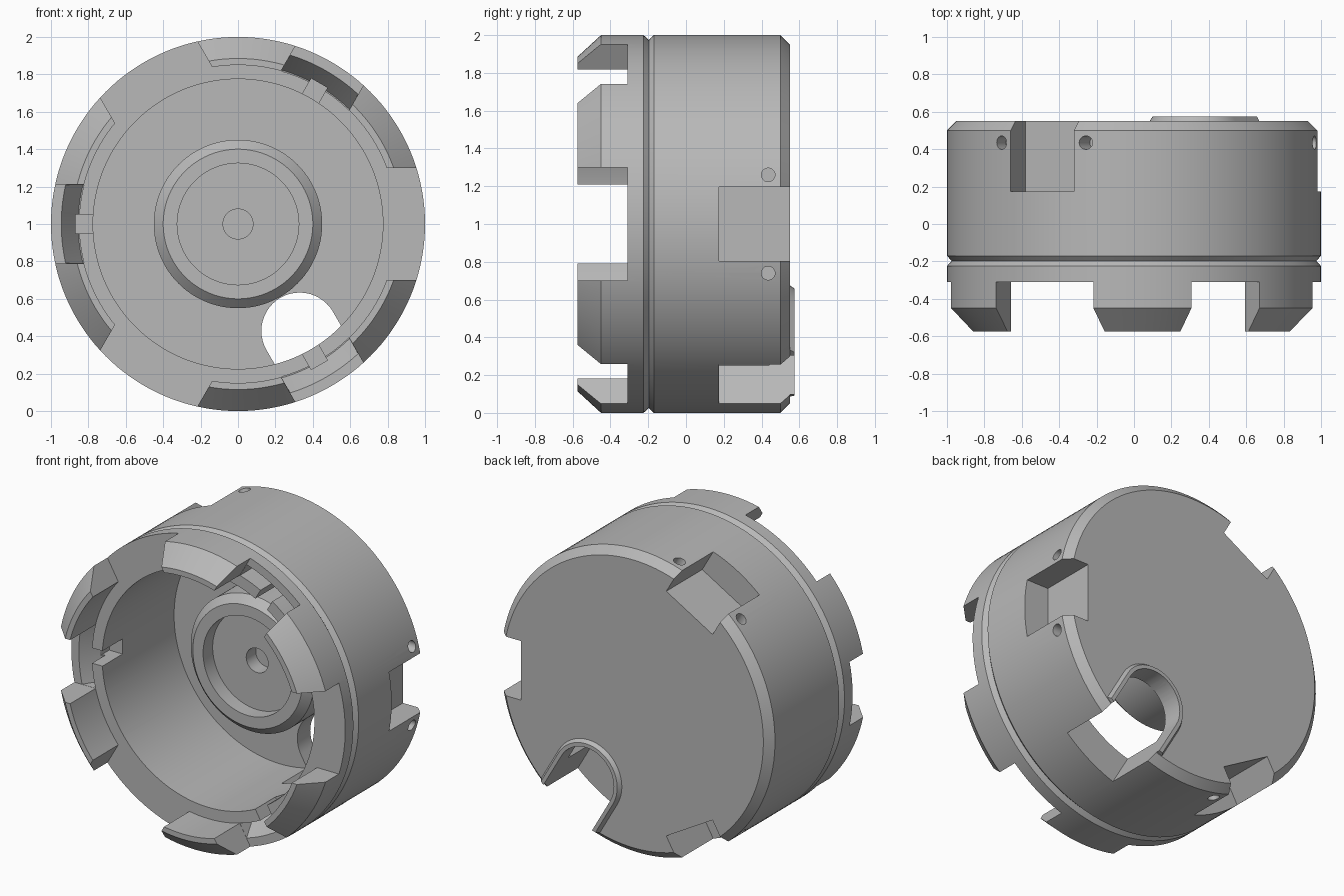
import bpy, bmesh
from math import pi, cos, sin, radians
from mathutils import Matrix

if "Cube" in bpy.data.objects:
    bpy.data.objects.remove(bpy.data.objects["Cube"], do_unlink=True)

metal = bpy.data.materials.new("grey metal")
metal.use_nodes = True
metal.diffuse_color = (0.48, 0.48, 0.48, 1)
metal.node_tree.nodes["Principled BSDF"].inputs["Base Color"].default_value = (0.48, 0.48, 0.48, 1)


def placed(angle=0):
    """Turn local +x to an angle around the ring axis and lift to the centre."""
    return Matrix.Translation((0, 0, 1)) @ Matrix.Rotation(-radians(angle), 4, 'Y')


def finish(name, bm, angle=0):
    bmesh.ops.transform(bm, matrix=placed(angle), verts=bm.verts)
    bmesh.ops.recalc_face_normals(bm, faces=bm.faces)
    mesh = bpy.data.meshes.new(name)
    bm.to_mesh(mesh)
    bm.free()
    mesh.materials.append(metal)
    obj = bpy.data.objects.new(name, mesh)
    bpy.context.collection.objects.link(obj)
    return obj


def lathe(name, profile, closed=False):
    """Turn a (radius, y) profile around the y axis."""
    bm = bmesh.new()
    verts = [bm.verts.new((r, y, 0)) for r, y in profile]
    pairs = list(zip(verts, verts[1:]))
    if closed:
        pairs.append((verts[-1], verts[0]))
    edges = [bm.edges.new(p) for p in pairs]
    bmesh.ops.spin(bm, geom=verts + edges, axis=(0, 1, 0), cent=(0, 0, 0),
                   angle=2 * pi, steps=144)
    bmesh.ops.remove_doubles(bm, verts=bm.verts, dist=0.0001)
    return finish(name, bm)


def loft(name, lower, upper, y0, y1, angle):
    """Solid between two (radial, tangent) outlines at two depths."""
    bm = bmesh.new()
    a = [bm.verts.new((u, y0, t)) for u, t in lower]
    b = [bm.verts.new((u, y1, t)) for u, t in upper]
    bm.faces.new(a)
    bm.faces.new(b)
    n = len(a)
    for i in range(n):
        j = (i + 1) % n
        bm.faces.new((a[i], a[j], b[j], b[i]))
    return finish(name, bm, angle)


def block(name, r0, r1, half, y0, y1, angle):
    outline = [(r0, -half), (r1, -half), (r1, half), (r0, half)]
    return loft(name, outline, outline, y0, y1, angle)


def u_shape(half, centre=0.66, end=1.2, steps=24):
    arc = [(centre - half * sin(pi * i / steps), half * cos(pi * i / steps))
           for i in range(steps + 1)]
    return [(end, half)] + arc + [(end, -half)]


def rod(name, radius, r0, r1, offset, y, angle):
    bm = bmesh.new()
    m = Matrix.Translation(((r0 + r1) / 2, y, offset)) @ Matrix.Rotation(pi / 2, 4, 'Y')
    bmesh.ops.create_cone(bm, cap_ends=True, segments=24, radius1=radius,
                          radius2=radius, depth=r1 - r0, matrix=m)
    return finish(name, bm, angle)


def combine(obj, other, operation='DIFFERENCE', keep=False):
    other.hide_render = True
    mod = obj.modifiers.new("cut", 'BOOLEAN')
    mod.operation, mod.solver, mod.object = operation, 'EXACT', other
    bpy.context.view_layer.objects.active = obj
    bpy.ops.object.modifier_apply(modifier=mod.name)
    if not keep:
        bpy.data.objects.remove(other, do_unlink=True)


# Turned housing: central boss, bore, tooth rim, V groove and back chamfer
housing = lathe("housing", [
    (0, 0.30), (0.08, 0.30), (0.08, 0.20), (0.325, 0.20), (0.325, 0.10),
    (0.40, 0.10), (0.45, 0.15), (0.45, 0.44), (0.775, 0.44), (0.775, -0.31),
    (0.85, -0.31), (0.85, -0.575), (0.885, -0.575), (1, -0.45), (1, -0.225),
    (0.975, -0.197), (1, -0.17), (1, 0.50), (0.95, 0.55), (0, 0.55)])

for angle in (0, 120, 240):
    # Wide gap between teeth, with a flat pocket and two pin holes behind it
    combine(housing, block("wide_gap", 0.6, 1.2, 0.30, -1, -0.31, angle))
    combine(housing, block("pocket", 0.82, 1.2, 0.195, 0.175, 0.8, angle))
    for side in (-1, 1):
        combine(housing, rod("pin_hole", 0.036, 0.86, 1.2, side * 0.26, 0.435, angle))

for angle in (60, 180, 300):
    # Narrow gap with a sloped groove and a small notch in the inner lip
    combine(housing, block("narrow_gap", 0.6, 1.2, 0.21, -1, -0.31, angle))
    groove = lathe("groove", [(0.85, -0.33), (0.945, -0.33), (0.945, -0.31),
                              (0.855, -0.17), (0.85, -0.17)], closed=True)
    combine(groove, block("groove_limit", 0.5, 1.2, 0.209, -0.5, 0, angle), 'INTERSECT')
    combine(housing, groove)
    combine(housing, block("notch", 0.7, 0.87, 0.05, -0.4, -0.1, angle))

# U-shaped cable outlet through the back and side wall, with a raised lip
outlet = loft("outlet", u_shape(0.205), u_shape(0.205), 0.175, 0.8, 300)
lip = loft("outlet_lip", u_shape(0.25), u_shape(0.23), 0.545, 0.575, 300)
limit = lathe("lip_limit", [(0, 0.4), (0.945, 0.4), (0.945, 0.7), (0, 0.7)])
combine(lip, limit, 'INTERSECT')
combine(lip, outlet, keep=True)
combine(housing, outlet)

# Smooth turned surfaces with sharp machined edges
for obj in (housing, lip):
    bpy.ops.object.select_all(action='DESELECT')
    obj.select_set(True)
    bpy.context.view_layer.objects.active = obj
    bpy.ops.object.shade_smooth_by_angle(angle=radians(20))
